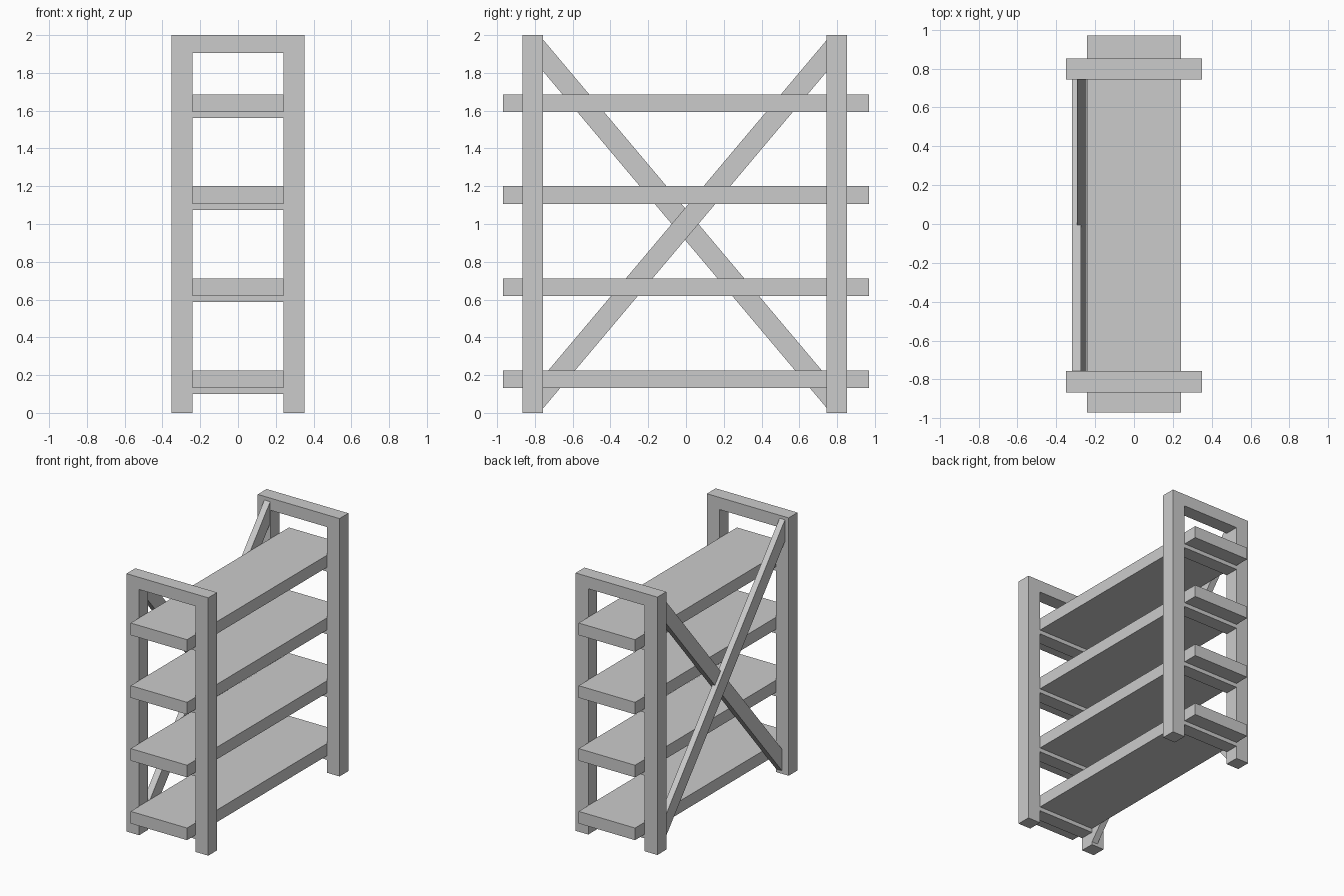
import bpy, bmesh
from mathutils import Vector

if "Cube" in bpy.data.objects:
    bpy.data.objects.remove(bpy.data.objects["Cube"])

OUT_X, IN_X = 0.351, 0.242            # outer and inner faces of the legs
FRAMES = {"front": (-0.866, -0.757), "back": (0.743, 0.852)}
SHELF_TOPS = [0.225, 0.712, 1.2, 1.686]
SHELF_T, CLEAT_T = 0.094, 0.031


def prism(name, profile, direction):
    """Extrude a closed flat profile along a direction."""
    bm = bmesh.new()
    face = bm.faces.new([bm.verts.new(p) for p in profile])
    ext = bmesh.ops.extrude_face_region(bm, geom=[face])
    verts = [g for g in ext["geom"] if isinstance(g, bmesh.types.BMVert)]
    bmesh.ops.translate(bm, verts=verts, vec=Vector(direction))
    bmesh.ops.recalc_face_normals(bm, faces=bm.faces)
    mesh = bpy.data.meshes.new(name)
    bm.to_mesh(mesh)
    bm.free()
    ob = bpy.data.objects.new(name, mesh)
    bpy.context.collection.objects.link(ob)
    return ob


def box(name, x, y, z):
    """Box from (min, max) pairs."""
    profile = [(x[0], y[0], z[0]), (x[1], y[0], z[0]),
               (x[1], y[0], z[1]), (x[0], y[0], z[1])]
    return prism(name, profile, (0, y[1] - y[0], 0))


# End frames: two legs joined by a top rail
outline = [(-OUT_X, 0), (-IN_X, 0), (-IN_X, 1.906), (IN_X, 1.906),
           (IN_X, 0), (OUT_X, 0), (OUT_X, 2), (-OUT_X, 2)]
for side, (y0, y1) in FRAMES.items():
    prism(f"{side}_end_frame", [(x, y0, z) for x, z in outline], (0, y1 - y0, 0))

# Shelves, each resting on a cleat between the legs of both frames
for i, top in enumerate(SHELF_TOPS, 1):
    bottom = top - SHELF_T
    box(f"shelf_{i}", (-IN_X, IN_X), (-0.97, 0.97), (bottom, top))
    for side, ys in FRAMES.items():
        box(f"{side}_cleat_{i}", (-IN_X, IN_X), ys, (bottom - CLEAT_T, bottom))

# Crossed side braces, half-lapped, ends let into the legs
MID_Y, HALF, SLOPE, HALF_V = -0.005, 0.76, 1.187, 0.084
for name, sign, x0, x1 in (("inner_brace", 1, -0.294, -0.244),
                           ("outer_brace", -1, -0.319, -0.273)):
    rise = sign * SLOPE * HALF
    profile = [(x0, MID_Y - HALF, 1 - rise - HALF_V), (x0, MID_Y + HALF, 1 + rise - HALF_V),
               (x0, MID_Y + HALF, 1 + rise + HALF_V), (x0, MID_Y - HALF, 1 - rise + HALF_V)]
    prism(name, profile, (x1 - x0, 0, 0))
